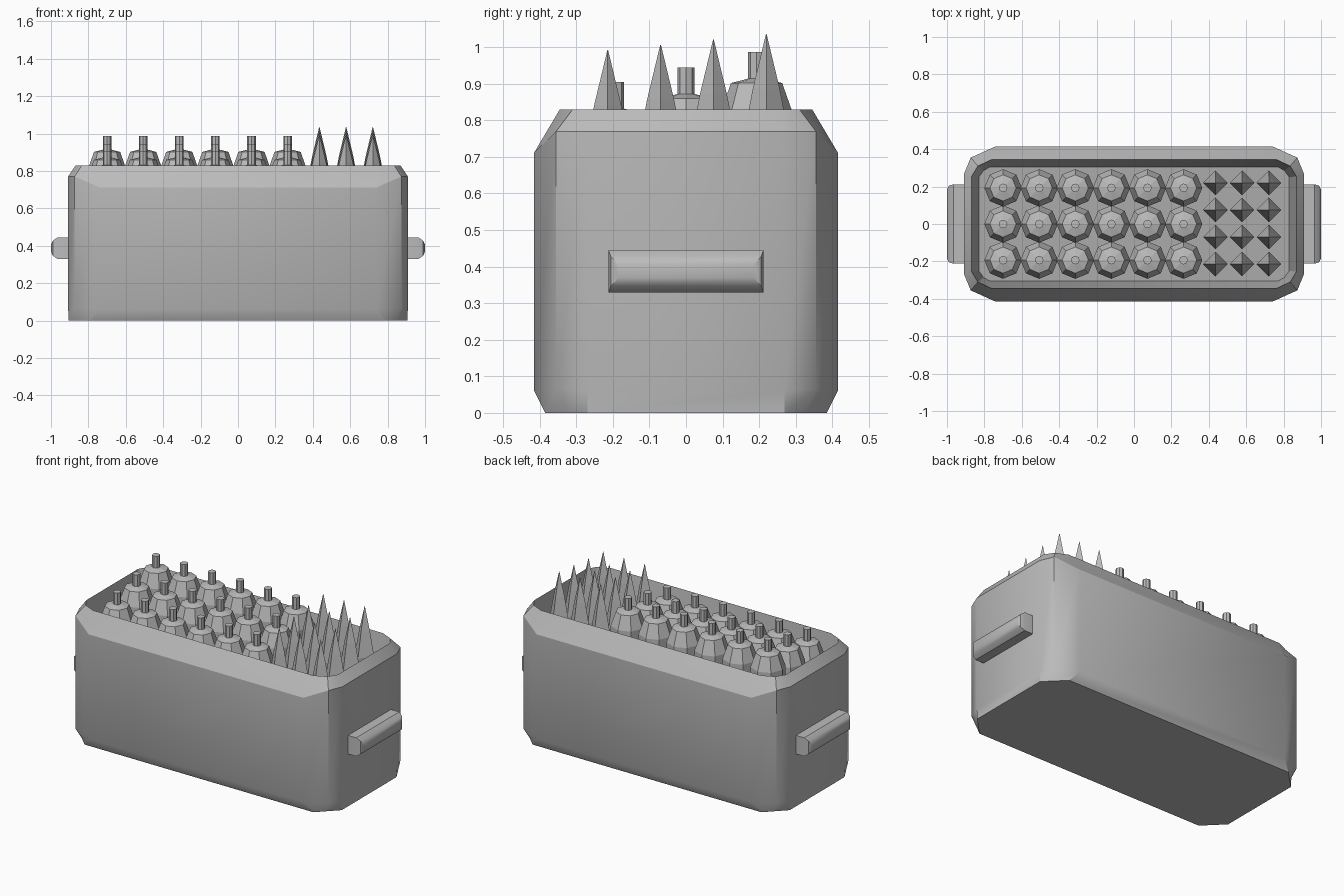
import bpy, bmesh, math
from mathutils import Matrix

if "Cube" in bpy.data.objects:
    bpy.data.objects.remove(bpy.data.objects["Cube"])

grey = bpy.data.materials.new("plain grey")
grey.diffuse_color = (0.5, 0.5, 0.5, 1)
grey.use_nodes = True
grey.node_tree.nodes["Principled BSDF"].inputs["Base Color"].default_value = grey.diffuse_color


def finish(bm, name, smooth=None):
    bmesh.ops.recalc_face_normals(bm, faces=bm.faces)
    me = bpy.data.meshes.new(name)
    bm.to_mesh(me)
    bm.free()
    ob = bpy.data.objects.new(name, me)
    bpy.context.collection.objects.link(ob)
    me.materials.append(grey)
    if smooth:
        bpy.ops.object.select_all(action='DESELECT')
        ob.select_set(True)
        bpy.context.view_layer.objects.active = ob
        bpy.ops.object.shade_smooth_by_angle(angle=math.radians(smooth))
    return ob


def ring(quarter):
    """Mirror three corner points (x, y, z) into a closed 12-point loop."""
    q = list(quarter)
    out = q + [(-x, y, z) for x, y, z in reversed(q)]
    return out + [(-x, -y, z) for x, y, z in out]


def loft(bm, rings):
    loops = [[bm.verts.new(p) for p in r] for r in rings]
    for a, b in zip(loops, loops[1:]):
        n = len(a)
        for i in range(n):
            bm.faces.new((a[i], a[(i + 1) % n], b[(i + 1) % n], b[i]))
    bm.faces.new(loops[0])
    bm.faces.new(loops[-1])


def floor_z(y):
    return 0.53 + 0.2 * y


# open tub with chamfered corners and a sloping inner floor
bm = bmesh.new()
inner = ring([(.83, .25, 0), (.805, .285, 0), (.77, .305, 0)])
loft(bm, [
    ring([(.905, .27, 0), (.85, .325, 0), (.79, .385, 0)]),
    ring([(.908, .27, .06), (.873, .355, .065), (.74, .415, .06)]),
    ring([(.908, .27, .77), (.873, .355, .77), (.74, .415, .712)]),
    ring([(.868, .255, .83), (.835, .31, .83), (.76, .345, .83)]),
    [(x, y, floor_z(y)) for x, y, z in inner]])
finish(bm, "tub", 28)

# side handles, chamfered on the outer end
for s, side in ((1, "right"), (-1, "left")):
    bm = bmesh.new()
    loft(bm, [[(s * x, a * w, .387 + b * h) for a, b in
               ((-1, -1), (1, -1), (1, 1), (-1, 1))]
              for x, w, h in ((.89, .212, .058), (.965, .212, .058),
                              (.99, .205, .04), (1.0, .185, .018))])
    finish(bm, side + "_handle", 30)


# bottles: eight-sided bodies with a thin neck, in three rising rows
def lathe(bm, profile, sides, x, y, z, turn):
    loft(bm, [[(x + r * math.cos(turn + 2 * math.pi * i / sides),
                y + r * math.sin(turn + 2 * math.pi * i / sides), z + h)
               for i in range(sides)] for r, h in profile])


body = [(.06, -.50), (.085, -.34), (.1, -.24), (.1, -.17), (.07, -.085), (.023, -.073)]
for j, (y, top) in enumerate(((-.193, .905), (0, .945), (.193, .987))):
    bm = bmesh.new()
    for i in range(6):
        x = -.70 + .193 * i
        lathe(bm, body, 8, x, y, top, 0)
        lathe(bm, [(.023, -.09), (.023, 0)], 8, x, y, top, 0)
    finish(bm, "bottle_row_%d" % (j + 1))

# four-sided spikes in four rising rows
bm = bmesh.new()
for j in range(4):
    for i in range(3):
        lathe(bm, [(.05, -.54), (.066, -.30), (.037, -.15), (.001, 0)], 4,
              .435 + .143 * i, -.214 + .1445 * j, .992 + .0145 * j, 0)
finish(bm, "spikes")
